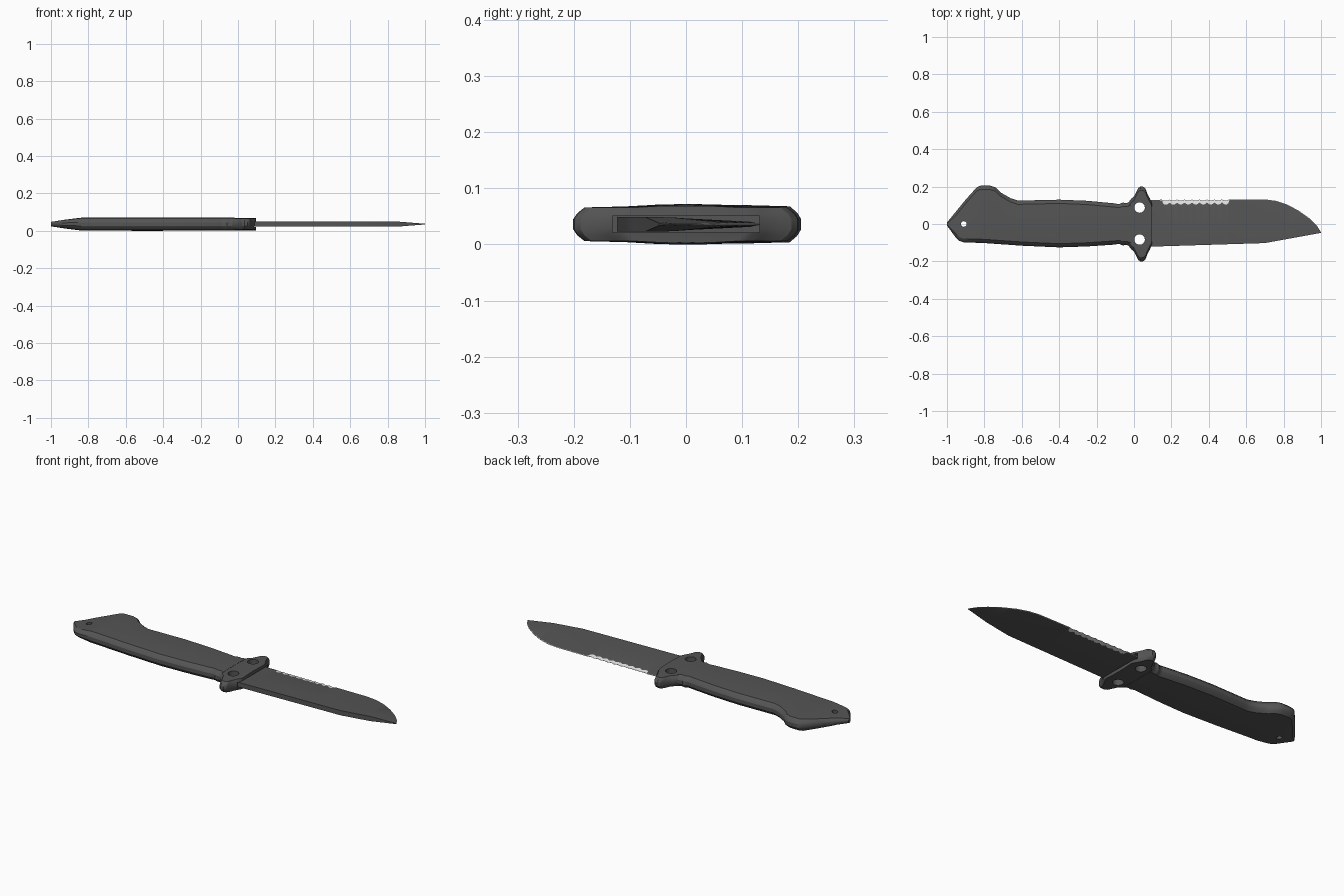
import bpy, bmesh, math

if "Cube" in bpy.data.objects:
    bpy.data.objects.remove(bpy.data.objects["Cube"])

MID = 0.036  # height of the flat centre plane


def material(name, value, rough=0.6):
    m = bpy.data.materials.new(name)
    m.use_nodes = True
    colour = (value, value, value, 1)
    m.diffuse_color = colour
    bsdf = m.node_tree.nodes["Principled BSDF"]
    bsdf.inputs["Base Color"].default_value = colour
    bsdf.inputs["Roughness"].default_value = rough
    return m


dark = material("dark grey", 0.09)
silver = material("bare steel", 0.8)


def lerp(points, x):
    for (x0, v0), (x1, v1) in zip(points, points[1:]):
        if x <= x1:
            return v0 + (v1 - v0) * max(0, x - x0) / (x1 - x0)
    return points[-1][1]


def loft(name, loops, mats, bare_rows=()):
    """Skin closed cross-sections in order and cap both ends."""
    bm = bmesh.new()
    rings = [[bm.verts.new(p) for p in loop] for loop in loops]
    n = len(rings[0])
    for a, b in zip(rings, rings[1:]):
        for i in range(n):
            j = (i + 1) % n
            f = bm.faces.new((a[i], a[j], b[j], b[i]))
            f.material_index = 1 if i in bare_rows else 0
    bm.faces.new(rings[0])
    bm.faces.new(rings[-1])
    bmesh.ops.recalc_face_normals(bm, faces=bm.faces)
    me = bpy.data.meshes.new(name)
    bm.to_mesh(me)
    bm.free()
    for m in mats:
        me.materials.append(m)
    ob = bpy.data.objects.new(name, me)
    bpy.context.collection.objects.link(ob)
    return ob


def smooth(ob, degrees=28):
    bpy.ops.object.select_all(action='DESELECT')
    bpy.context.view_layer.objects.active = ob
    ob.select_set(True)
    bpy.ops.object.shade_smooth_by_angle(angle=math.radians(degrees))


def cut(ob, cutter):
    cutter.hide_render = True
    cutter.hide_set(True)
    mod = ob.modifiers.new("cut", 'BOOLEAN')
    mod.object = cutter
    mod.solver = 'EXACT'


def hole(ob, name, x, y, r):
    bpy.ops.mesh.primitive_cylinder_add(vertices=24, radius=r, depth=0.3, location=(x, y, MID))
    c = bpy.context.object
    c.name = name
    c.data.materials.append(dark)
    cut(ob, c)


def grip_section(x, lo, hi, h, crown):
    """Chamfered, slightly crowned slab section."""
    w = hi - lo
    b = min(0.02, w * 0.3)
    c = (lo + hi) / 2
    top = [(lo, h * 0.3), (lo + b * 0.35, h * 0.65), (lo + b, h),
           (c - w * 0.2, h + crown * 0.85), (c, h + crown), (c + w * 0.2, h + crown * 0.85),
           (hi - b, h), (hi - b * 0.35, h * 0.65), (hi, h * 0.3)]
    pts = top + [(y, -z) for y, z in reversed(top)]
    return [(x, y, MID + z) for y, z in pts]


# Handle with hooked pommel
back = [(-1, 0.008), (-0.9, 0.13), (-0.84, 0.197), (-0.82, 0.205), (-0.77, 0.205), (-0.74, 0.195),
        (-0.715, 0.17), (-0.69, 0.155), (-0.66, 0.138), (-0.62, 0.125), (-0.4, 0.13),
        (-0.25, 0.124), (-0.1, 0.11), (-0.02, 0.12)]
belly = [(-1, -0.008), (-0.955, -0.07), (-0.935, -0.09), (-0.91, -0.098), (-0.8, -0.102),
         (-0.6, -0.116), (-0.4, -0.125), (-0.25, -0.12), (-0.1, -0.11), (-0.02, -0.12)]
thick = [(-1, 0.012), (-0.93, 0.022), (-0.84, 0.032), (-0.02, 0.032)]
crown = [(-1, 0), (-0.84, 0.002), (-0.5, 0.004), (-0.02, 0.002)]
xs = {p[0] for p in back + belly + thick + crown}
xs |= {-0.1 + 0.005 * i for i in range(16)}
loops = []
for x in sorted(xs):
    # finger notches just behind the guard
    notch = 0.005 * abs(math.sin((x + 0.1) / 0.02 * math.pi / 2)) if x > -0.1 else 0
    loops.append(grip_section(x, lerp(belly, x) + notch, lerp(back, x) - notch,
                              lerp(thick, x), lerp(crown, x)))
handle = loft("handle", loops, [dark])
smooth(handle)
hole(handle, "lanyard_hole_cutter", -0.91, 0, 0.015)

# Cross guard, symmetric about the centre line
wing = [(-0.03, 0.115), (-0.015, 0.135), (0.0, 0.147), (0.012, 0.172), (0.022, 0.192), (0.035, 0.201),
        (0.05, 0.199), (0.062, 0.188), (0.07, 0.165), (0.08, 0.145), (0.092, 0.125), (0.096, 0.11)]
guard = loft("guard", [grip_section(x, -w, w, 0.03, 0.003) for x, w in wing], [dark])
smooth(guard)
for side, y in (("left", 0.088), ("right", -0.083)):
    hole(guard, side + "_guard_hole_cutter", 0.03, y, 0.028)

# Slot in the guard face around the blade
bpy.ops.mesh.primitive_cube_add(size=1, location=(0.115, 0, MID))
slot = bpy.context.object
slot.name = "blade_slot_cutter"
slot.scale = (0.1, 0.262, 0.03)
slot.data.materials.append(dark)
cut(guard, slot)

# Blade: straight spine, hollow flanks, bare ground edge with serrations near the guard
spine = [(0.06, -0.122), (0.7, -0.102), (0.996, -0.048)]
edge = [(0.06, 0.127), (0.15, 0.13), (0.7, 0.132), (0.76, 0.124), (0.82, 0.104), (0.88, 0.072),
        (0.94, 0.029), (0.98, -0.012), (1.0, -0.044)]
half = [(0.06, 0.013), (0.86, 0.013), (1.0, 0.002)]
SER0, SER1 = 0.15, 0.51
xs = {p[0] for p in spine + edge + half}
xs |= {SER0 + (SER1 - SER0) * i / 72 for i in range(73)}
loops = []
for x in sorted(xs):
    lo, hi, t = lerp(spine, x), lerp(edge, x), lerp(half, x)
    bevel = 0.003
    if SER0 < x < SER1:
        scallop = abs(math.sin((x - SER0) / (SER1 - SER0) * 9 * math.pi))
        bevel = 0.016 + 0.006 * scallop
        hi -= 0.005 * scallop
    w = hi - lo
    bevel = min(bevel, w * 0.3)
    ridge = lo + w * 0.3
    te = t * (0.35 if bevel > 0.01 else 0.15)
    top = [(lo, t), (ridge, t * 0.95), (hi - bevel, te), (hi, 0.0006)]
    loops.append([(x, y, MID + z) for y, z in top + [(y, -z) for y, z in reversed(top)]])
blade = loft("blade", loops, [dark, silver], bare_rows=(2, 3, 4))
smooth(blade, 20)
